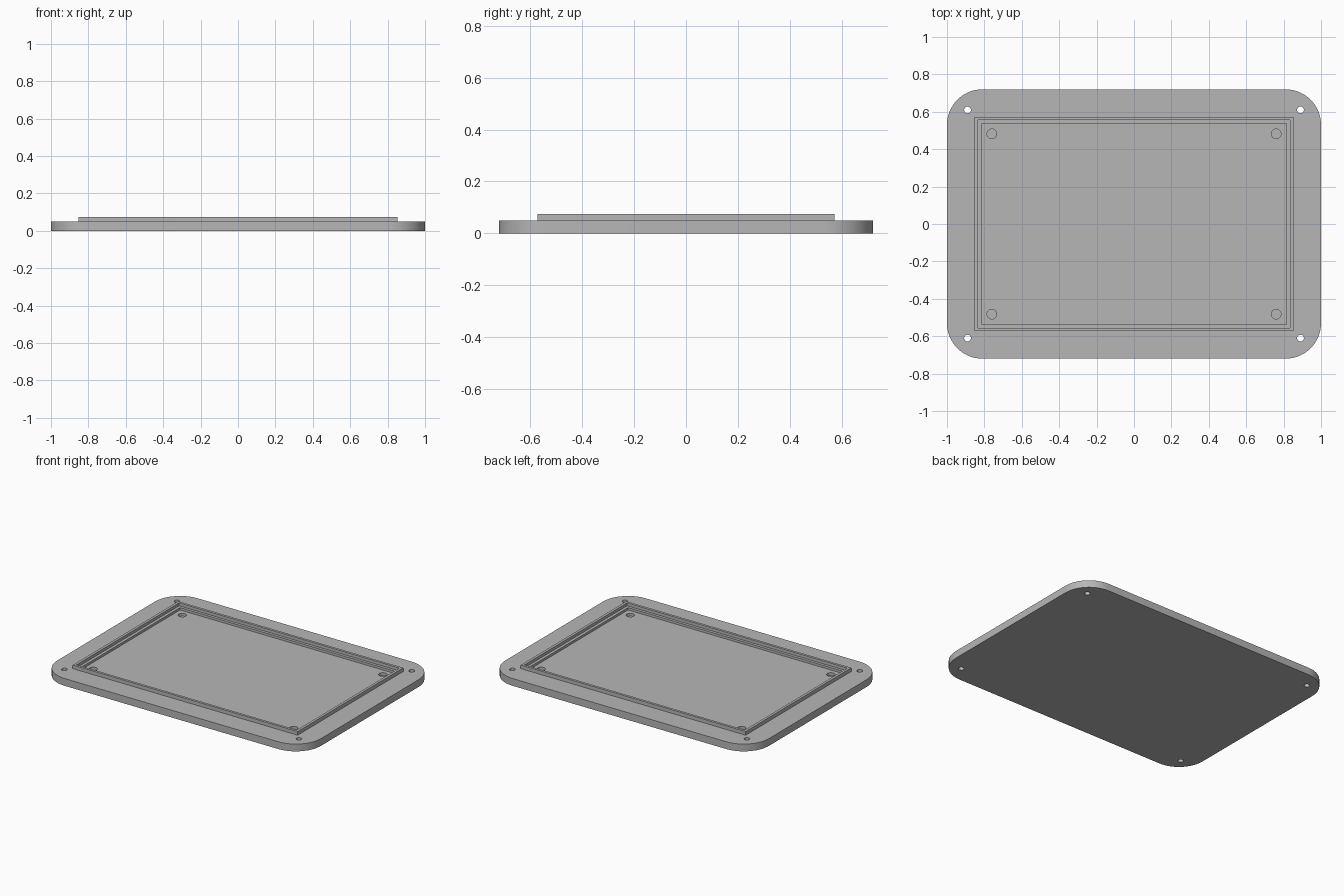
import bpy
import bmesh
import math

cube = bpy.data.objects.get("Cube")
if cube:
    bpy.data.objects.remove(cube, do_unlink=True)

# Single flat grey
grey = bpy.data.materials.new("matte_grey")
grey.use_nodes = True
colour = (0.47, 0.47, 0.47, 1)
grey.diffuse_color = colour
grey.node_tree.nodes["Principled BSDF"].inputs["Base Color"].default_value = colour


def prism(name, outline, z0, z1):
    """Extrude a closed counter-clockwise outline from z0 up to z1."""
    bm = bmesh.new()
    face = bm.faces.new([bm.verts.new((x, y, z0)) for x, y in outline])
    top = bmesh.ops.extrude_face_region(bm, geom=[face])["geom"]
    for v in top:
        if isinstance(v, bmesh.types.BMVert):
            v.co.z = z1
    bmesh.ops.recalc_face_normals(bm, faces=bm.faces)
    mesh = bpy.data.meshes.new(name)
    bm.to_mesh(mesh)
    bm.free()
    mesh.materials.append(grey)
    obj = bpy.data.objects.new(name, mesh)
    bpy.context.collection.objects.link(obj)
    return obj


def rectangle(hx, hy):
    return [(-hx, -hy), (hx, -hy), (hx, hy), (-hx, hy)]


def circle(cx, cy, r, n=32):
    return [(cx + r * math.cos(math.tau * i / n), cy + r * math.sin(math.tau * i / n))
            for i in range(n)]


def rounded_rectangle(hx, hy, r, steps=16):
    points = []
    for quarter, (sx, sy) in enumerate([(1, 1), (-1, 1), (-1, -1), (1, -1)]):
        for i in range(steps + 1):
            a = math.pi / 2 * (quarter + i / steps)
            points.append((sx * (hx - r) + r * math.cos(a), sy * (hy - r) + r * math.sin(a)))
    return points


def combine(target, tool, operation):
    """Apply a boolean and discard the tool object."""
    tool.hide_render = True
    mod = target.modifiers.new("boolean", "BOOLEAN")
    mod.operation = operation
    mod.solver = "EXACT"
    mod.object = tool
    bpy.context.view_layer.objects.active = target
    bpy.ops.object.modifier_apply(modifier=mod.name)
    bpy.data.objects.remove(tool, do_unlink=True)


# Base plate with raised rectangular rim
plate = prism("cover_plate", rounded_rectangle(1, 0.72, 0.19), 0, 0.05)
combine(plate, prism("rim", rectangle(0.853, 0.572), 0.02, 0.075), "UNION")

# Stepped recess: narrow ledge, then the floor
combine(plate, prism("ledge_cutter", rectangle(0.835, 0.555), 0.055, 0.1), "DIFFERENCE")
combine(plate, prism("floor_cutter", rectangle(0.815, 0.536), 0.039, 0.1), "DIFFERENCE")

# Screw holes through the flange and blind holes in the floor
for sx in (-1, 1):
    for sy in (-1, 1):
        combine(plate, prism("screw_cutter", circle(sx * 0.89, sy * 0.61, 0.018), -0.1, 0.2),
                "DIFFERENCE")
        combine(plate, prism("blind_cutter", circle(sx * 0.76, sy * 0.482, 0.026), 0.02, 0.2),
                "DIFFERENCE")

# Smooth the round walls while keeping edges crisp
bpy.ops.object.select_all(action="DESELECT")
plate.select_set(True)
bpy.context.view_layer.objects.active = plate
bpy.ops.object.shade_smooth_by_angle(angle=math.radians(30))
